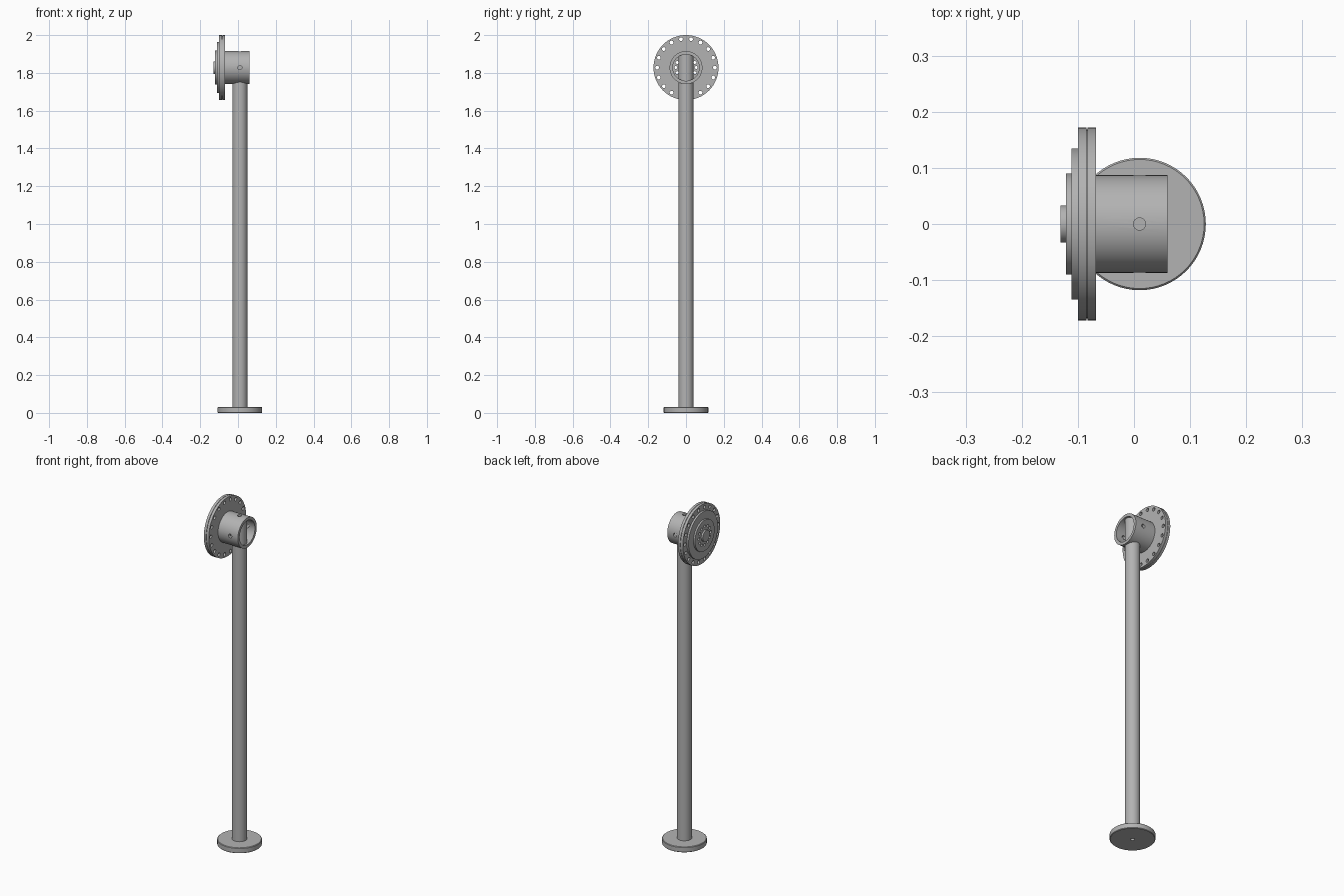
import bpy, bmesh, math
from mathutils import Matrix, Vector

cube = bpy.data.objects.get("Cube")
if cube:
    bpy.data.objects.remove(cube, do_unlink=True)

steel = bpy.data.materials.new("grey steel")
steel.use_nodes = True
grey = (0.45, 0.45, 0.45, 1)
steel.diffuse_color = grey
steel.node_tree.nodes["Principled BSDF"].inputs["Base Color"].default_value = grey

POST_X = 0.01
HUB_Z = 1.828
ALONG_X = Matrix.Translation((0, 0, HUB_Z)) @ Matrix.Rotation(math.pi / 2, 4, 'Y')
UPRIGHT = Matrix.Translation((POST_X, 0, 0))


def lathe(name, profile, frame, sides, closed=False):
    """Turn (radius, height) points about the local z axis of frame."""
    bm = bmesh.new()
    verts = [bm.verts.new((r, 0, h)) for r, h in profile]
    pairs = list(zip(verts, verts[1:]))
    if closed:
        pairs.append((verts[-1], verts[0]))
    edges = [bm.edges.new(p) for p in pairs]
    bmesh.ops.spin(bm, geom=verts + edges, axis=(0, 0, 1), cent=(0, 0, 0),
                   angle=math.tau, steps=sides, use_duplicate=False)
    bmesh.ops.remove_doubles(bm, verts=bm.verts, dist=1e-5)
    bmesh.ops.recalc_face_normals(bm, faces=bm.faces)
    bm.transform(frame)
    mesh = bpy.data.meshes.new(name)
    bm.to_mesh(mesh)
    bm.free()
    mesh.materials.append(steel)
    obj = bpy.data.objects.new(name, mesh)
    bpy.context.collection.objects.link(obj)
    return obj


def select(obj):
    bpy.ops.object.select_all(action='DESELECT')
    obj.select_set(True)
    bpy.context.view_layer.objects.active = obj


def drill(obj, holes):
    """Cut round holes given as (centre, axis, radius, length)."""
    bm = bmesh.new()
    for centre, axis, radius, length in holes:
        turn = Vector(axis).to_track_quat('Z', 'Y').to_matrix().to_4x4()
        bmesh.ops.create_cone(bm, cap_ends=True, segments=16, radius1=radius,
                              radius2=radius, depth=length,
                              matrix=Matrix.Translation(centre) @ turn)
    mesh = bpy.data.meshes.new("drill")
    bm.to_mesh(mesh)
    bm.free()
    mesh.materials.append(steel)
    cutter = bpy.data.objects.new("drill", mesh)
    cutter.hide_render = True
    bpy.context.collection.objects.link(cutter)
    mod = obj.modifiers.new("holes", 'BOOLEAN')
    mod.operation = 'DIFFERENCE'
    mod.solver = 'EXACT'
    mod.object = cutter
    select(obj)
    bpy.ops.object.modifier_apply(modifier=mod.name)
    bpy.data.objects.remove(cutter, do_unlink=True)


def hole_ring(count, ring_radius, hole_radius):
    holes = []
    for i in range(count):
        a = math.tau * i / count
        centre = (-0.1, ring_radius * math.cos(a), HUB_Z + ring_radius * math.sin(a))
        holes.append((centre, (1, 0, 0), hole_radius, 0.2))
    return holes


# Round foot with a central bolt hole underneath
foot = lathe("foot_plate", [(0, 0), (0.115, 0), (0.118, 0.003), (0.118, 0.029),
                            (0.115, 0.032), (0, 0.032)], UPRIGHT, 64)
drill(foot, [((POST_X, 0, 0), (0, 0, 1), 0.011, 0.03)])

# Post, running up through the sleeve
post = lathe("post", [(0, 0.03), (0.04, 0.03), (0.04, HUB_Z + 0.071),
                      (0, HUB_Z + 0.071)], UPRIGHT, 32)

# Stepped flange with a groove around its rim
flange = lathe("stepped_flange", [
    (0, -0.131), (0.033, -0.131), (0.033, -0.121), (0.09, -0.121),
    (0.09, -0.111), (0.135, -0.111), (0.135, -0.1), (0.172, -0.1),
    (0.172, -0.085), (0.168, -0.085), (0.168, -0.083), (0.172, -0.083),
    (0.172, -0.068), (0, -0.068)], ALONG_X, 64)
drill(flange, hole_ring(18, 0.153, 0.01) + hole_ring(12, 0.054, 0.008))

# Open sleeve with four set-screw holes
sleeve = lathe("sleeve", [(0.07, -0.068), (0.087, -0.068), (0.087, 0.06),
                          (0.07, 0.06)], ALONG_X, 64, closed=True)
hub = (POST_X, 0, HUB_Z)
drill(sleeve, [(hub, (0, 1, 0), 0.011, 0.3), (hub, (0, 0, 1), 0.011, 0.3)])

for part in (foot, post, flange, sleeve):
    select(part)
    bpy.ops.object.shade_smooth_by_angle(angle=math.radians(30))
